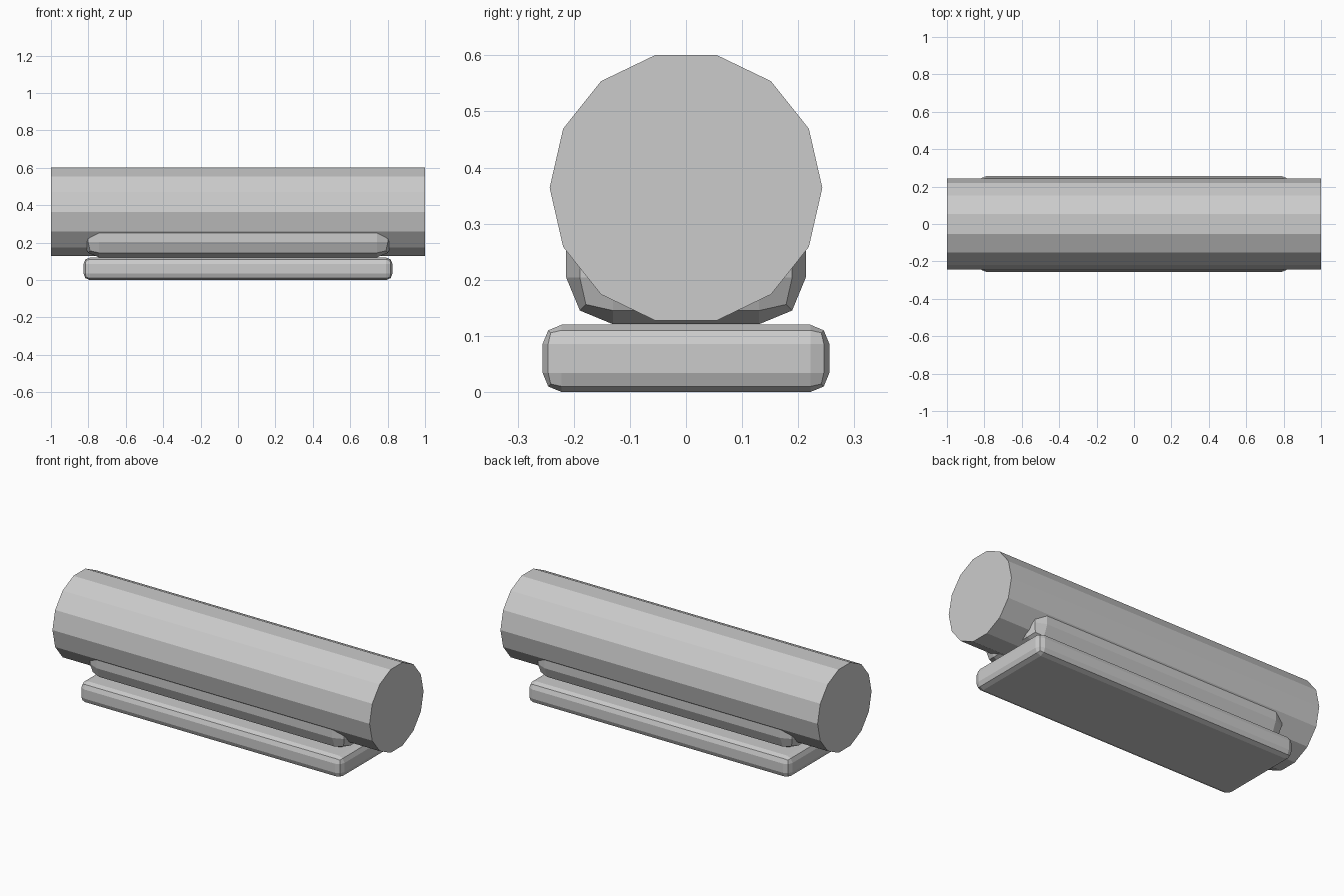
import bpy
import math

if "Cube" in bpy.data.objects:
    bpy.data.objects.remove(bpy.data.objects["Cube"])


def bevelled_box(name, size, z_bottom, width):
    """Box centred in x and y, every edge rounded with two flat facets."""
    bpy.ops.mesh.primitive_cube_add(size=1, location=(0, 0, z_bottom + size[2] / 2))
    ob = bpy.context.object
    ob.name = name
    ob.scale = size
    bpy.ops.object.transform_apply(location=False, rotation=False, scale=True)
    mod = ob.modifiers.new("rounded_edges", 'BEVEL')
    mod.width = width
    mod.segments = 2
    mod.limit_method = 'NONE'
    return ob


# flat base plate on the ground
bevelled_box("base_plate", (1.652, 0.511, 0.12), 0.0, 0.034)

# cradle block, its upper part sunk inside the roller
bevelled_box("cradle", (1.652, 0.427, 0.29), 0.121, 0.083)

# fourteen-sided cylinder lying along x, corners pointing to +y and -y
bpy.ops.mesh.primitive_cylinder_add(vertices=14, radius=0.243, depth=2,
                                    location=(0, 0, 0.364),
                                    rotation=(0, math.pi / 2, 0))
bpy.context.object.name = "cylinder_body"
